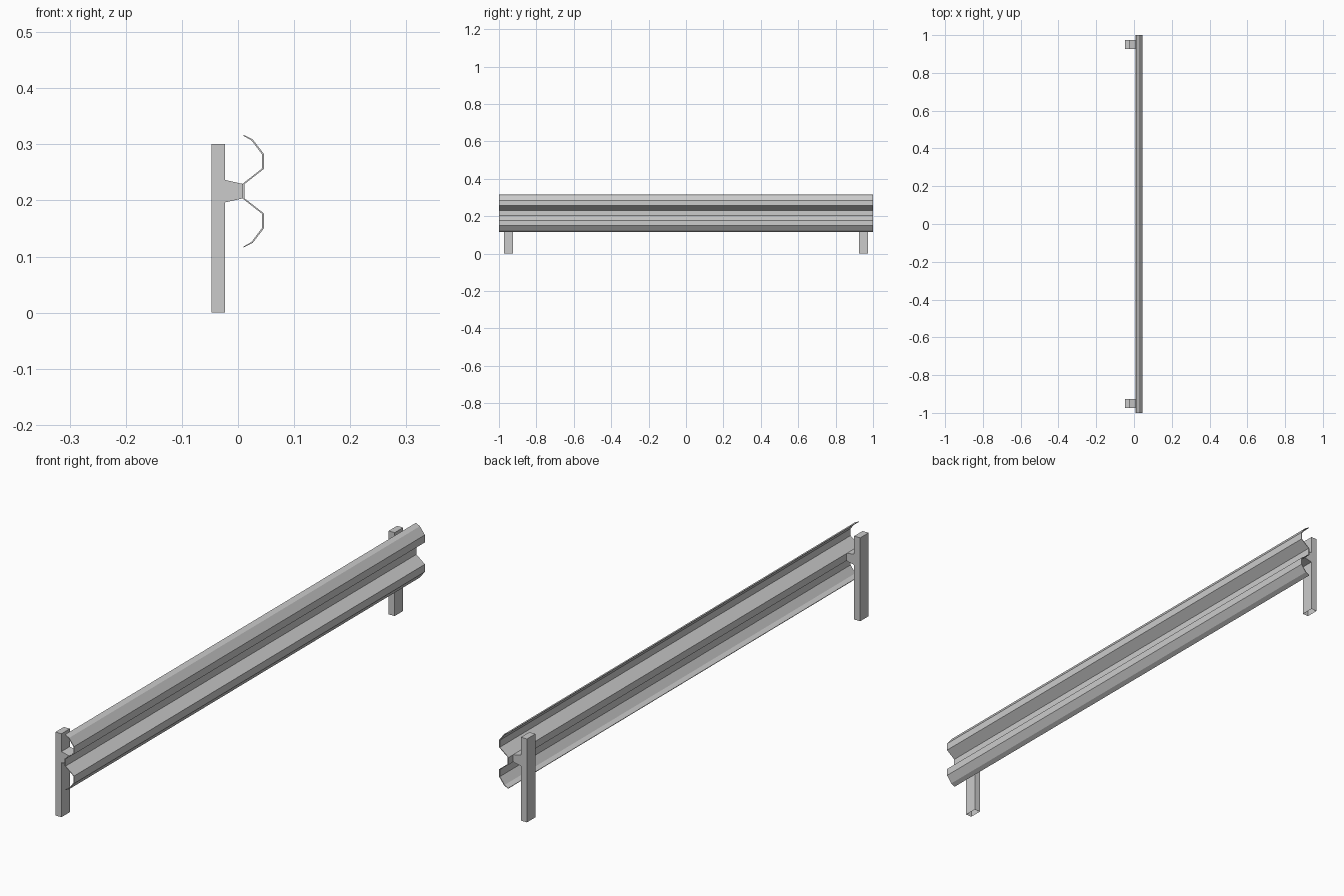
import bpy, bmesh

if "Cube" in bpy.data.objects:
    bpy.data.objects.remove(bpy.data.objects["Cube"])

MID = 0.2165  # height of the rail's centre line


def strip_prism(name, a, b, y0, y1, caps=True):
    """Extrude the band between matching (x, z) polylines a and b along y."""
    bm = bmesh.new()
    rows = [[[bm.verts.new((x, y, z)) for x, z in line] for line in (a, b)]
            for y in (y0, y1)]
    (a0, b0), (a1, b1) = rows
    n = len(a)
    for i in range(n - 1):
        bm.faces.new((a0[i], a0[i + 1], a1[i + 1], a1[i]))
        bm.faces.new((b0[i], b1[i], b1[i + 1], b0[i + 1]))
        if caps:
            bm.faces.new((a0[i], b0[i], b0[i + 1], a0[i + 1]))
            bm.faces.new((a1[i], a1[i + 1], b1[i + 1], b1[i]))
    for i in (0, n - 1):
        bm.faces.new((a0[i], a1[i], b1[i], b0[i]))
    return finish(name, bm)


def finish(name, bm):
    bmesh.ops.recalc_face_normals(bm, faces=bm.faces[:])
    mesh = bpy.data.meshes.new(name)
    bm.to_mesh(mesh)
    bm.free()
    obj = bpy.data.objects.new(name, mesh)
    bpy.context.collection.objects.link(obj)
    return obj


def mirrored(half):
    """Complete a profile by mirroring it about the rail centre line."""
    return half + [(x, 2 * MID - z) for x, z in reversed(half)]


# W-beam rail: thin corrugated sheet
outer = [(0.010, 0.317), (0.026, 0.309), (0.046, 0.283), (0.046, 0.256), (0.012, 0.2295)]
inner = [(0.010, 0.315), (0.024, 0.307), (0.043, 0.282), (0.043, 0.257), (0.008, 0.2295)]
strip_prism("guard_rail", mirrored(outer), mirrored(inner), -1, 1)

for side, yc in (("front", -0.95), ("back", 0.95)):
    y0, y1 = yc - 0.024, yc + 0.024

    # Post, open underneath
    post = strip_prism(side + "_post", [(-0.047, 0), (-0.047, 0.301)],
                       [(-0.023, 0), (-0.023, 0.301)], y0, y1)
    bm = bmesh.new()
    bm.from_mesh(post.data)
    bottom = [f for f in bm.faces if all(v.co.z < 0.001 for v in f.verts)]
    bmesh.ops.delete(bm, geom=bottom, context='FACES')
    bm.to_mesh(post.data)
    bm.free()

    # Tapered spacer block joining post and rail
    strip_prism(side + "_spacer", [(-0.023, 0.2365), (0.008, 0.2295)],
                [(-0.023, 0.1965), (0.008, 0.2035)], y0, y1)
